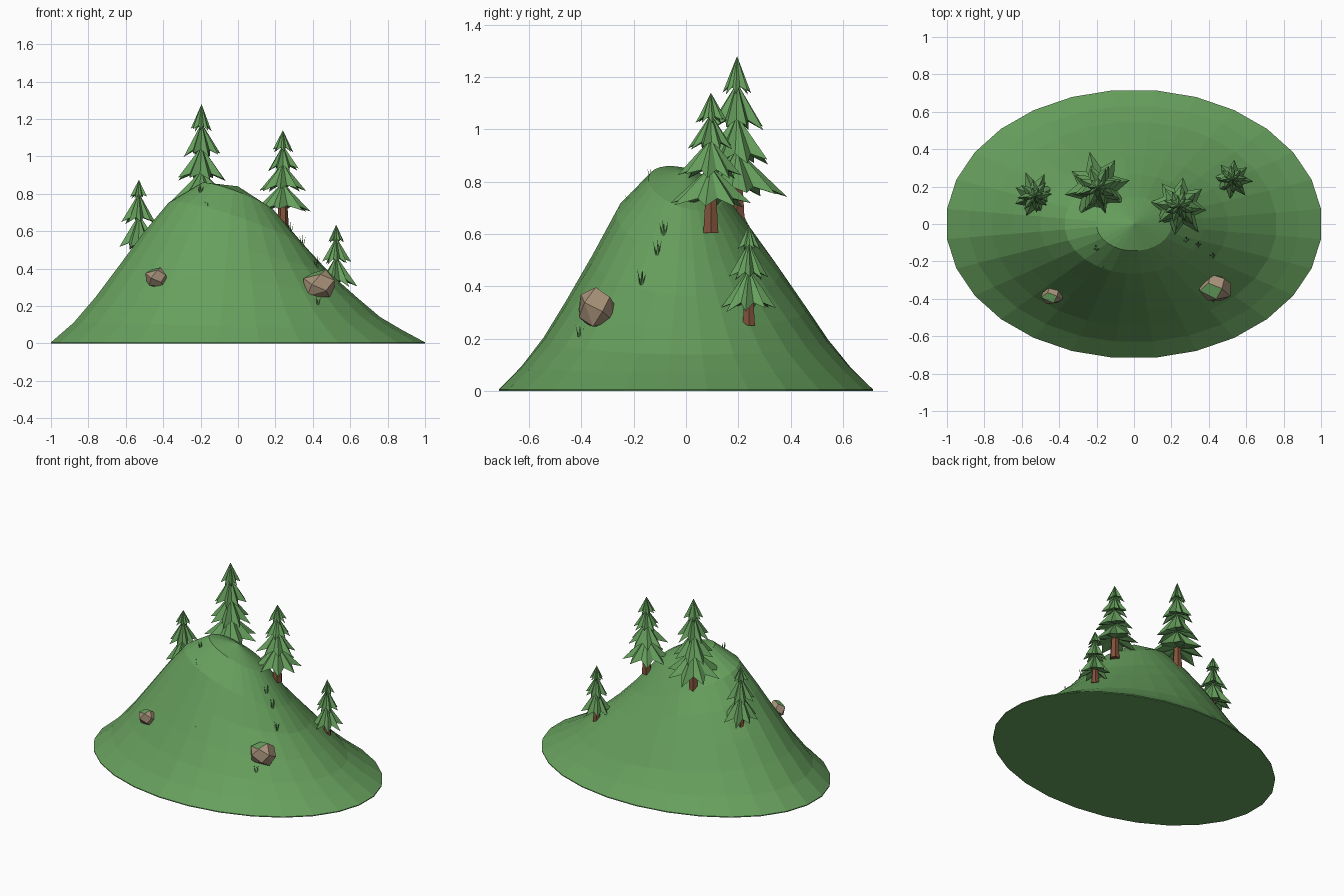
import bpy
import bmesh
import math
import random
from mathutils import Vector

random.seed(4)

default_cube = bpy.data.objects.get("Cube")
if default_cube:
    bpy.data.objects.remove(default_cube, do_unlink=True)


def make_material(name, color):
    material = bpy.data.materials.new(name)
    material.use_nodes = True
    material.diffuse_color = (*color, 1)
    shader = material.node_tree.nodes["Principled BSDF"]
    shader.inputs["Base Color"].default_value = (*color, 1)
    shader.inputs["Roughness"].default_value = 0.9
    return material


green = make_material("grass green", (0.135, 0.35, 0.11))
brown = make_material("bark brown", (0.22, 0.085, 0.045))
stone = make_material("stone tan", (0.38, 0.28, 0.19))


def finish(bm, name, *materials):
    bmesh.ops.recalc_face_normals(bm, faces=bm.faces)
    mesh = bpy.data.meshes.new(name)
    bm.to_mesh(mesh)
    bm.free()
    for material in materials:
        mesh.materials.append(material)
    obj = bpy.data.objects.new(name, mesh)
    bpy.context.collection.objects.link(obj)
    return obj


def polar(radius, angle, z):
    return Vector((radius * math.cos(angle), radius * math.sin(angle), z))


def bridge(bm, lower, upper):
    count = len(lower)
    for i in range(count):
        j = (i + 1) % count
        bm.faces.new((lower[i], lower[j], upper[j], upper[i]))


def fan(bm, ring, tip):
    for i, vert in enumerate(ring):
        bm.faces.new((vert, ring[(i + 1) % len(ring)], tip))


# Hill: oval rings whose heights lean towards one side
def build_hill():
    segments = 28
    # radius, mean height, lean amount, lean direction in degrees
    profile = [
        (1, 0, 0, 0), (1, 0.006, 0, 0), (0.88, 0.09, 0.02, 185),
        (0.76, 0.195, 0.055, 185), (0.64, 0.325, 0.085, 188),
        (0.5, 0.48, 0.12, 193), (0.37, 0.625, 0.135, 203),
        (0.2, 0.775, 0.085, 205),
    ]
    bm = bmesh.new()
    rings = []
    for radius, mean, lean, direction in profile:
        ring = []
        for i in range(segments):
            angle = math.tau * (i + 0.5) / segments
            z = mean + lean * math.cos(angle - math.radians(direction))
            point = polar(radius * 1.006, angle, z)
            point.y *= 0.715
            ring.append(bm.verts.new(point))
        rings.append(ring)
    for lower, upper in zip(rings, rings[1:]):
        bridge(bm, lower, upper)
    bm.faces.new(rings[0])
    fan(bm, rings[-1], bm.verts.new((0, 0, 0.84)))
    finish(bm, "hill", green)


# Tree: tapered trunk under stacked star-shaped skirts of foliage
def build_tree(name, x, y, base, top, trunk_radius, tiers):
    bm = bmesh.new()
    low, high = [], []
    trunk_top = tiers[-1][0] + 0.1
    for i in range(6):
        angle = math.tau * i / 6
        low.append(bm.verts.new(polar(trunk_radius, angle, base)))
        high.append(bm.verts.new(polar(trunk_radius * 0.6, angle, trunk_top)))
    bridge(bm, low, high)
    bm.faces.new(low)
    bm.faces.new(high)
    trunk = finish(bm, name + "_trunk", brown)
    trunk.location = (x, y, 0)

    bm = bmesh.new()
    points = 8
    tip_height = top
    for number, (bottom, radius) in enumerate(tiers):
        twist = random.uniform(0, math.tau)
        drop = tip_height - bottom
        ring = []
        for i in range(points * 2):
            angle = twist + math.pi * i / points
            if i % 2 == 0:
                reach = radius * random.uniform(0.88, 1.08)
                z = bottom + drop * random.uniform(-0.03, 0.1)
            else:
                reach = radius * 0.58
                z = bottom + drop * 0.2
            ring.append(bm.verts.new(polar(reach, angle, z)))
        fan(bm, ring, bm.verts.new((0, 0, tip_height)))
        fan(bm, ring[::-1], bm.verts.new((0, 0, bottom + drop * 0.3)))
        # the next skirt starts inside this one
        tip_height = bottom + drop * 0.3
    foliage = finish(bm, name + "_foliage", green)
    foliage.location = (x, y, 0)


# Rock: rough convex lump with mossy faces on top
def build_rock(name, center, size):
    bm = bmesh.new()
    count = 15
    for i in range(count):
        z = 1 - 2 * (i + 0.5) / count
        angle = i * math.pi * (3 - math.sqrt(5))
        point = polar(math.sqrt(1 - z * z), angle, z)
        point *= random.uniform(0.9, 1.08)
        point.z = max(point.z, -0.8)
        bm.verts.new([c + p * s for c, p, s in zip(center, point, size)])
    bmesh.ops.convex_hull(bm, input=bm.verts)
    bmesh.ops.dissolve_limit(bm, angle_limit=math.radians(22),
                             verts=bm.verts, edges=bm.edges)
    bmesh.ops.recalc_face_normals(bm, faces=bm.faces)
    for face in bm.faces:
        face.normal_update()
        face.material_index = 1 if face.normal.z > 0.8 else 0
    finish(bm, name, stone, green)


# Grass tuft: a few thin pointed blades leaning outwards
def build_tuft(name, location):
    bm = bmesh.new()
    for i in range(4):
        angle = math.tau * i / 4 + random.uniform(-0.4, 0.4)
        root = polar(0.006, angle, -0.01)
        side = polar(0.005, angle + math.pi / 2, 0)
        tip = polar(0.018, angle, random.uniform(0.035, 0.055))
        inner = polar(0.001, angle, -0.01)
        ring = [bm.verts.new(p) for p in (root + side, root - side, inner)]
        fan(bm, ring, bm.verts.new(tip))
    finish(bm, name, green).location = location


build_hill()

build_tree("tall_tree", -0.195, 0.195, 0.63, 1.28, 0.035,
           [(1.135, 0.06), (1.0, 0.105), (0.87, 0.14), (0.745, 0.185)])
build_tree("right_slope_tree", 0.24, 0.095, 0.605, 1.14, 0.033,
           [(1.025, 0.058), (0.925, 0.09), (0.815, 0.13), (0.705, 0.168)])
build_tree("left_small_tree", -0.53, 0.15, 0.43, 0.875, 0.027,
           [(0.775, 0.048), (0.64, 0.088), (0.5, 0.128)])
build_tree("right_small_tree", 0.525, 0.24, 0.25, 0.635, 0.027,
           [(0.54, 0.045), (0.425, 0.077), (0.305, 0.108)])

build_rock("large_rock", (0.435, -0.345, 0.315), (0.095, 0.08, 0.085))
build_rock("small_rock", (-0.435, -0.385, 0.35), (0.063, 0.047, 0.06))

tufts = [(-0.2, -0.13, 0.81), (-0.16, -0.215, 0.715), (-0.04, -0.405, 0.375),
         (0.28, -0.085, 0.6), (0.345, -0.11, 0.53), (0.42, -0.17, 0.415),
         (0.425, -0.405, 0.21)]
for index, place in enumerate(tufts):
    build_tuft(f"grass_tuft_{index + 1}", place)
